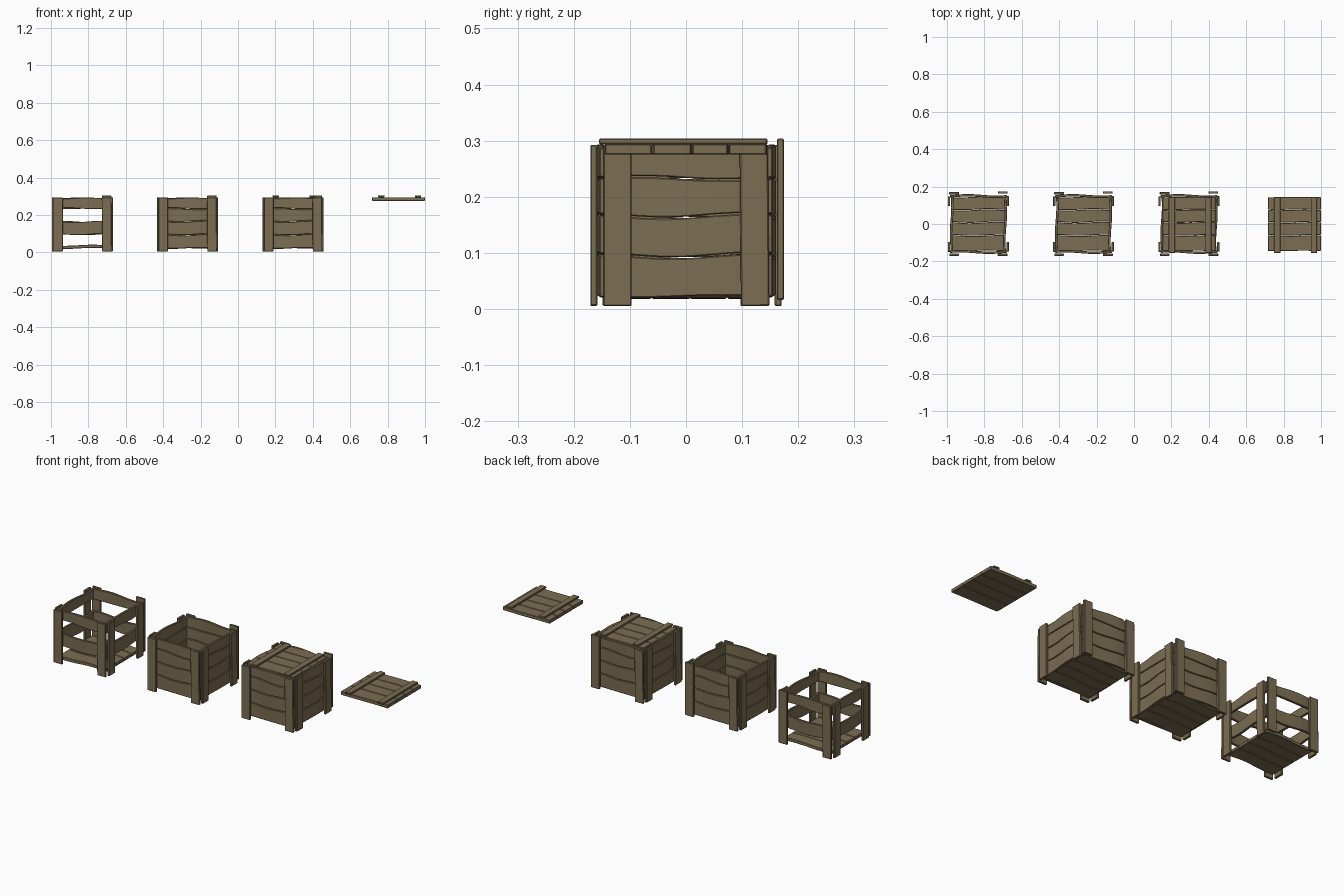
import bpy, bmesh
from math import sin, radians
from mathutils import Matrix, Vector

if "Cube" in bpy.data.objects:
    bpy.data.objects.remove(bpy.data.objects["Cube"])

wood = bpy.data.materials.new("wood")
wood.diffuse_color = (0.20, 0.155, 0.085, 1)
wood.use_nodes = True
wood.node_tree.nodes["Principled BSDF"].inputs["Base Color"].default_value = wood.diffuse_color

GAP = 0.0012
WALL_SEAMS = [(0.021, 0.002, 0.3), (0.095, 0.004, -1.0), (0.166, 0.004, -0.7),
              (0.233, -0.003, 0.2), (0.291, 0.003, 1.0)]
FLOOR_SEAMS = [(-0.145, 0.002, 0.5), (-0.061, 0.003, -1.0), (0.009, 0.004, -0.6),
               (0.076, 0.003, 0.4), (0.145, 0.002, 0.8)]


def seam(s, u):
    return s[0] + s[1] * sin(22 * u + s[2])


def plank(name, half, low, high, t0, t1, mat, bow=0.0, steps=10, bevel=0.002):
    """Board along local x, between two wavy edges in y, from t0 to t1 in z."""
    bm = bmesh.new()
    rings = []
    for i in range(steps + 1):
        u = -half + 2 * half * i / steps
        a, b = seam(low, u) + GAP, seam(high, u) - GAP
        w = bow * sin(21 * u + 0.4)
        rings.append([bm.verts.new((u, y, z + w))
                      for y, z in ((a, t0), (b, t0), (b, t1), (a, t1))])
    for p, q in zip(rings, rings[1:]):
        for k in range(4):
            bm.faces.new((p[k], p[(k + 1) % 4], q[(k + 1) % 4], q[k]))
    bm.faces.new(rings[0])
    bm.faces.new(rings[-1])
    bmesh.ops.recalc_face_normals(bm, faces=bm.faces)
    me = bpy.data.meshes.new(name)
    bm.to_mesh(me)
    bm.free()
    me.materials.append(wood)
    ob = bpy.data.objects.new(name, me)
    ob.matrix_world = mat
    bpy.context.collection.objects.link(ob)
    m = ob.modifiers.new("worn_edges", 'BEVEL')
    m.width = bevel
    m.segments = 1
    m.limit_method = 'ANGLE'
    m.angle_limit = radians(50)
    return ob


def straight(name, half, width, t0, t1, mat):
    return plank(name, half, (-width / 2, 0, 0), (width / 2, 0, 0), t0, t1, mat, steps=1)


def face_frame(cx, angle):
    """Frame with x along the wall, y up and z pointing outward."""
    base = Matrix.Rotation(radians(90), 4, 'X')
    return Matrix.Translation((cx, 0, 0)) @ Matrix.Rotation(radians(angle), 4, 'Z') @ base


def crate(prefix, cx, rows):
    # floor boards
    for k in range(4):
        plank(f"{prefix}_floor_board_{k+1}", 0.142, FLOOR_SEAMS[k], FLOOR_SEAMS[k + 1],
              0.021, 0.038, Matrix.Translation((cx, 0, 0)), bow=0.003)
    sides = (("front", 0, 0.152, 0.158), ("right", 90, 0.144, 0.151),
             ("back", 180, 0.152, 0.158), ("left", 270, 0.144, 0.151))
    for side, ang, half, out in sides:
        frame = face_frame(cx, ang)
        # wall boards
        for k in rows:
            plank(f"{prefix}_{side}_board_{k+1}", half, WALL_SEAMS[k], WALL_SEAMS[k + 1],
                  out - 0.015, out - 0.002, frame, bow=0.004)
        # corner posts, nailed slightly unevenly
        for s in (-1, 1):
            raised = side == "back" and s == -1
            zc = 0.160 if raised else 0.149
            push = 0.004 if raised else 0.0
            pos = Vector((s * (half - 0.022), zc, push))
            tilt = Matrix.Rotation(radians(90 + (0.5 if s > 0 else 0)), 4, 'Z')
            straight(f"{prefix}_{side}_post_{'right' if s > 0 else 'left'}", 0.1435, 0.053,
                     out, out + 0.0125, frame @ Matrix.Translation(pos) @ tilt)


def lid(prefix, cx):
    base = Matrix.Translation((cx, 0, 0))
    # lid boards
    for k in range(4):
        lo, hi = [(s[0], s[1] * 0.5, s[2]) for s in FLOOR_SEAMS[k:k + 2]]
        plank(f"{prefix}_board_{k+1}", 0.141, lo, hi, 0.275, 0.294, base)
    # battens across the boards
    for i, x in enumerate((-0.092, 0.104)):
        m = Matrix.Translation((cx + x, -0.005, 0)) @ Matrix.Rotation(radians(90), 4, 'Z')
        straight(f"{prefix}_batten_{i+1}", 0.150, 0.036, 0.2935, 0.304, m)


crate("slatted_crate", -0.832, (2 - 1, 3))
crate("open_crate", -0.270, range(4))
crate("closed_crate", 0.294, range(4))
lid("closed_crate_lid", 0.294)
lid("loose_lid", 0.858)
